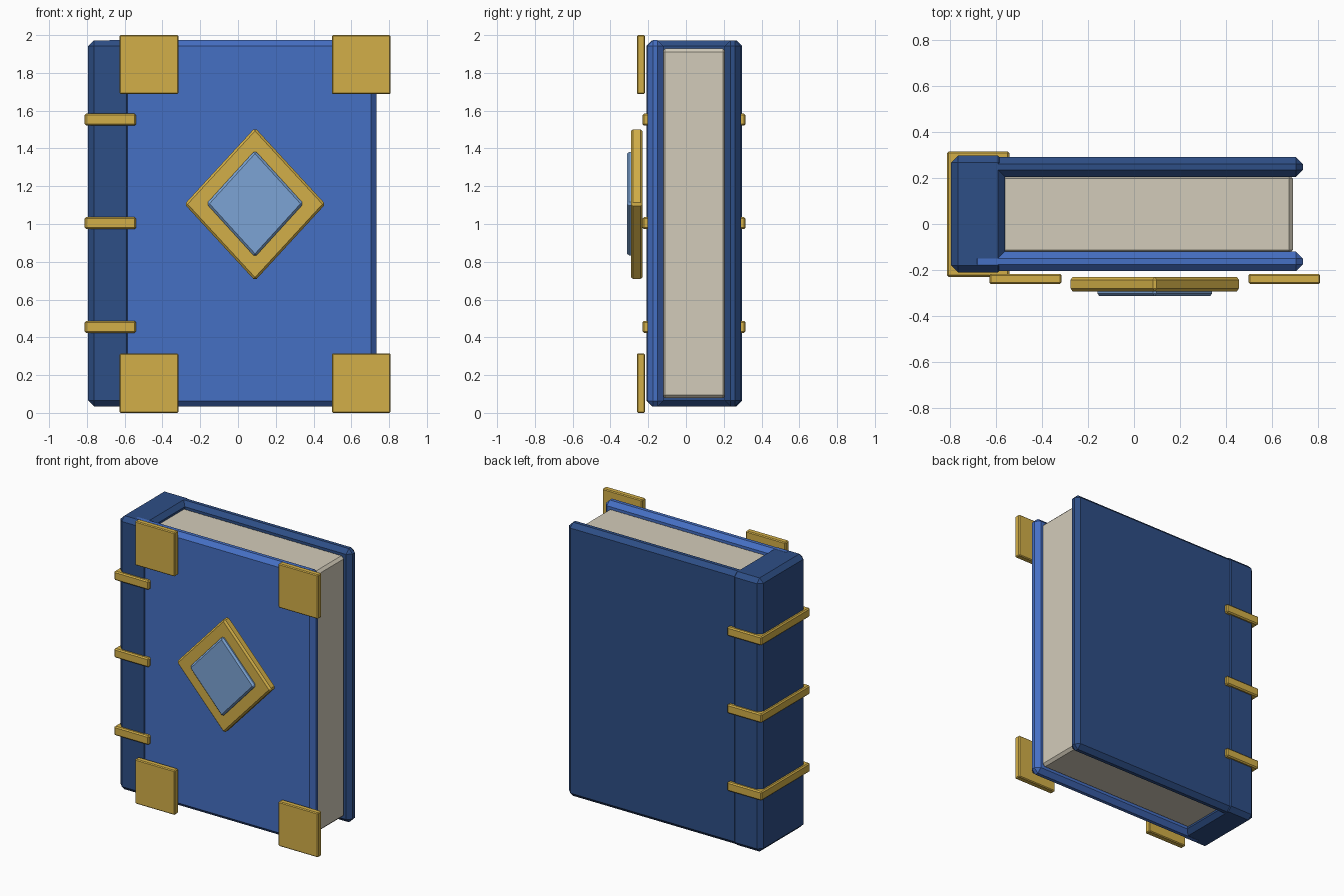
import bpy, math
from mathutils import Matrix, Vector

default = bpy.data.objects.get("Cube")
if default:
    bpy.data.objects.remove(default, do_unlink=True)


def material(name, rgb):
    m = bpy.data.materials.new(name)
    m.use_nodes = True
    m.diffuse_color = (*rgb, 1)
    m.node_tree.nodes["Principled BSDF"].inputs["Base Color"].default_value = (*rgb, 1)
    return m


bright_blue = material("bright blue", (0.06, 0.16, 0.55))
dark_blue = material("dark blue", (0.027, 0.077, 0.24))
gold = material("gold", (0.65, 0.43, 0.065))
paper = material("paper", (0.65, 0.60, 0.49))
gem_blue = material("gem blue", (0.20, 0.37, 0.66))


def box(name, mat, x, y, z, bevel, diamond=False):
    """Bevelled box between (min, max) limits; a diamond is a box turned on its corner."""
    bpy.ops.mesh.primitive_cube_add(size=2)
    ob = bpy.context.object
    ob.name = name
    limits = (x, y, z)
    centre = Vector([(a + b) / 2 for a, b in limits])
    half = Vector([(b - a) / 2 for a, b in limits])
    shape = Matrix.Diagonal((*half, 1))
    if diamond:
        turn = Matrix.Rotation(math.pi / 4, 4, 'Y')
        shrink = Matrix.Diagonal((math.sqrt(0.5), 1, math.sqrt(0.5), 1))
        shape = shape @ turn @ shrink
    ob.data.transform(Matrix.Translation(centre) @ shape)
    ob.data.materials.append(mat)
    mod = ob.modifiers.new("Bevel", 'BEVEL')
    mod.width = bevel
    mod.segments = 1
    return ob


# Covers, spine and page block
box("front_cover", bright_blue, (-0.71, 0.733), (-0.205, -0.12), (0.034, 1.973), 0.03)
box("back_cover", dark_blue, (-0.71, 0.733), (0.205, 0.29), (0.035, 1.972), 0.03)
box("spine", dark_blue, (-0.793, -0.56), (-0.21, 0.297), (0.035, 1.972), 0.03)
box("pages", paper, (-0.60, 0.69), (-0.13, 0.215), (0.078, 1.928), 0.018)

# Bands around the spine
for name, z in (("lower", 0.455), ("middle", 1.005), ("upper", 1.553)):
    box(name + "_spine_band", gold, (-0.812, -0.54), (-0.23, 0.315),
        (z - 0.032, z + 0.032), 0.008)

# Corner plates on the front cover
for side, x in (("right", (-0.627, -0.315)), ("left", (0.497, 0.808))):
    for level, z in (("bottom", (0.0, 0.315)), ("top", (1.688, 2.0))):
        box(f"{level}_{side}_corner_plate", gold, x, (-0.26, -0.217), z, 0.006)

# Diamond emblem
box("emblem_frame", gold, (-0.283, 0.463), (-0.292, -0.23), (0.70, 1.51), 0.012, True)
box("emblem_gem", gem_blue, (-0.167, 0.347), (-0.313, -0.27), (0.825, 1.39), 0.012, True)
